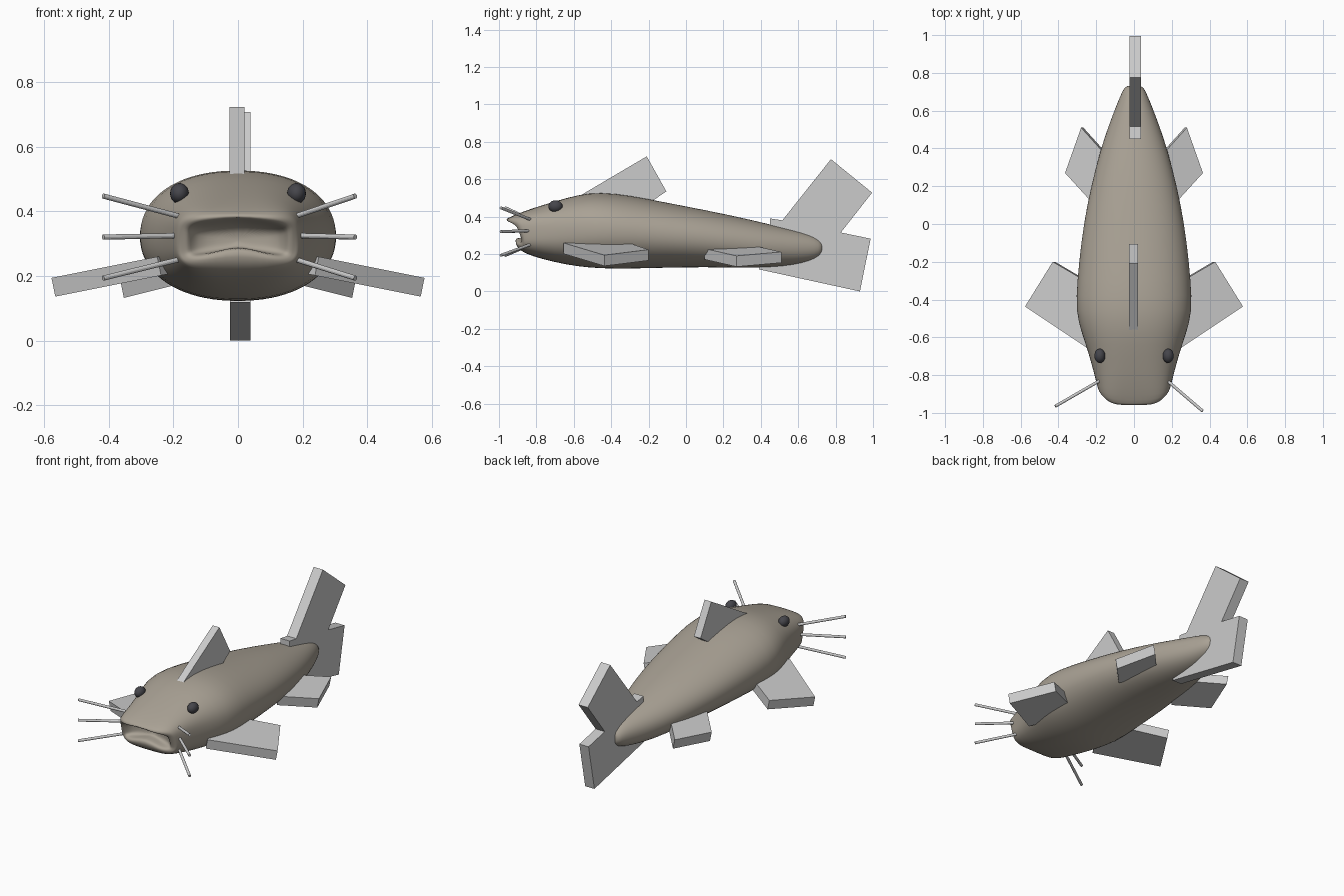
import bpy, bmesh
from math import cos, sin, pi
from mathutils import Vector

if "Cube" in bpy.data.objects:
    bpy.data.objects.remove(bpy.data.objects["Cube"])


def material(name, col):
    m = bpy.data.materials.new(name)
    m.diffuse_color = (*col, 1)
    m.use_nodes = True
    m.node_tree.nodes["Principled BSDF"].inputs["Base Color"].default_value = m.diffuse_color
    return m


SKIN = material("skin", (0.40, 0.36, 0.30))
DARK = material("eye_dark", (0.06, 0.06, 0.07))


def finish(name, bm, mat=None, smooth=False):
    bmesh.ops.recalc_face_normals(bm, faces=bm.faces)
    me = bpy.data.meshes.new(name)
    bm.to_mesh(me)
    bm.free()
    ob = bpy.data.objects.new(name, me)
    bpy.context.collection.objects.link(ob)
    if mat:
        me.materials.append(mat)
    for p in me.polygons:
        p.use_smooth = smooth
    return ob


def ring(bm, y, hw, zb, zt, n=2.1, ylow=0.0, bow=0.0, up=0.0, low=0.0, seg=40):
    """Superellipse section; ylow pushes the chin back, bow the sides, up/low arch it."""
    verts = []
    for i in range(seg):
        a = 2 * pi * i / seg
        c, s = cos(a), sin(a)
        u = abs(c) ** (2 / n) * (1 if c >= 0 else -1)
        v = abs(s) ** (2 / n) * (1 if s >= 0 else -1)
        z = (zb + zt) / 2 + v * (zt - zb) / 2
        z += (1 - abs(u)) * (up if v > 0 else low)
        verts.append(bm.verts.new((u * hw, y + ylow * (1 - v) / 2 + bow * u ** 4, z)))
    return verts


# Body: loft from the back of the mouth, over the lips, to the tail
bm = bmesh.new()
sections = [
    dict(y=-0.83, hw=0.06, zb=0.29, zt=0.33),
    dict(y=-0.85, hw=0.13, zb=0.26, zt=0.35, n=4, up=0.01, low=0.03),
    dict(y=-0.925, hw=0.148, zb=0.255, zt=0.358, n=5, ylow=0.03, bow=0.03, up=0.02, low=0.04),
    dict(y=-0.968, hw=0.16, zb=0.246, zt=0.368, n=5, ylow=0.05, bow=0.05, up=0.015, low=0.04),
    dict(y=-0.955, hw=0.182, zb=0.23, zt=0.392, n=4.5, ylow=0.05, bow=0.05, low=0.01),
    dict(y=-0.91, hw=0.19, zb=0.215, zt=0.412, n=3.6, ylow=0.03, bow=0.02),
    dict(y=-0.83, hw=0.202, zb=0.19, zt=0.442, n=2.9),
    dict(y=-0.70, hw=0.235, zb=0.155, zt=0.482, n=2.5),
    dict(y=-0.58, hw=0.277, zb=0.133, zt=0.517, n=2.3),
    dict(y=-0.46, hw=0.310, zb=0.122, zt=0.532, n=2.2),
    dict(y=-0.30, hw=0.301, zb=0.121, zt=0.514),
    dict(y=-0.10, hw=0.281, zb=0.127, zt=0.474),
    dict(y=0.10, hw=0.250, zb=0.130, zt=0.436),
    dict(y=0.30, hw=0.203, zb=0.126, zt=0.394),
    dict(y=0.45, hw=0.160, zb=0.126, zt=0.358),
    dict(y=0.58, hw=0.112, zb=0.138, zt=0.328),
    dict(y=0.66, hw=0.080, zb=0.156, zt=0.308),
    dict(y=0.71, hw=0.058, zb=0.176, zt=0.286),
    dict(y=0.735, hw=0.040, zb=0.204, zt=0.262),
]
rings = [ring(bm, **s) for s in sections]
for a, b in zip(rings, rings[1:]):
    for i in range(len(a)):
        j = (i + 1) % len(a)
        bm.faces.new((a[i], a[j], b[j], b[i]))
bm.faces.new(rings[0])
bm.faces.new(rings[-1])
body = finish("body", bm, SKIN, True)
body.modifiers.new("smooth", 'SUBSURF').levels = 1
body.modifiers["smooth"].render_levels = 1


def slab(name, pts, offset):
    """Solid plate from a planar outline and an extrusion vector."""
    bm = bmesh.new()
    f = bm.faces.new([bm.verts.new(p) for p in pts])
    ext = bmesh.ops.extrude_face_region(bm, geom=[f], use_keep_orig=True)
    vs = [g for g in ext["geom"] if isinstance(g, bmesh.types.BMVert)]
    bmesh.ops.translate(bm, verts=vs, vec=Vector(offset))
    return finish(name, bm)


# Upright fins: outlines in (y, z)
dorsal = [(-0.57, 0.51), (-0.21, 0.722), (-0.105, 0.535), (-0.20, 0.47)]
slab("dorsal_fin", [(-0.026, y, z) for y, z in dorsal], (0.046, 0, 0))
tail = [(0.45, 0.39), (0.515, 0.38), (0.775, 0.707), (0.995, 0.528), (0.828, 0.315),
        (0.987, 0.282), (0.93, 0.0), (0.39, 0.118), (0.45, 0.25)]
slab("tail_fin", [(-0.025, y, z) for y, z in tail], (0.063, 0, 0))

# Paired fins: outlines in (x, y), sloping down toward the tip
pectoral = [(0.43, -0.20), (0.577, -0.437), (0.25, -0.655), (0.13, -0.46), (0.20, -0.335)]
pelvic = [(0.28, 0.51), (0.365, 0.27), (0.21, 0.10), (0.09, 0.22), (0.10, 0.31)]
for side, s in (("right", 1), ("left", -1)):
    for name, pts, tip_x, tip_z, k in (("pectoral", pectoral, 0.577, 0.194, 0.2),
                                       ("pelvic", pelvic, 0.365, 0.19, 0.25)):
        slab(f"{name}_fin_{side}",
             [(s * x, y, tip_z + (tip_x - x) * k) for x, y in pts],
             (-s * 0.012, 0, -0.058))

    # Eyes
    bm = bmesh.new()
    bmesh.ops.create_uvsphere(bm, u_segments=24, v_segments=16, radius=1)
    bmesh.ops.scale(bm, vec=(0.029, 0.038, 0.032), verts=bm.verts)
    bmesh.ops.translate(bm, vec=(s * 0.181, -0.698, 0.455), verts=bm.verts)
    finish(f"eye_{side}", bm, DARK, True)

    # Whiskers
    tx, ty = (0.363, -0.99) if s > 0 else (0.417, -0.965)
    for i, (z0, z1) in enumerate(((0.38, 0.447), (0.325, 0.32), (0.255, 0.193))):
        a, b = Vector((s * 0.165, -0.82, z0)), Vector((s * tx, ty, z1))
        bm = bmesh.new()
        bmesh.ops.create_cone(bm, cap_ends=True, segments=12, radius1=0.008,
                              radius2=0.008, depth=(b - a).length)
        rot = (b - a).to_track_quat('Z', 'Y').to_matrix()
        bmesh.ops.rotate(bm, cent=(0, 0, 0), matrix=rot, verts=bm.verts)
        bmesh.ops.translate(bm, vec=(a + b) / 2, verts=bm.verts)
        finish(f"whisker_{side}_{i + 1}", bm)
